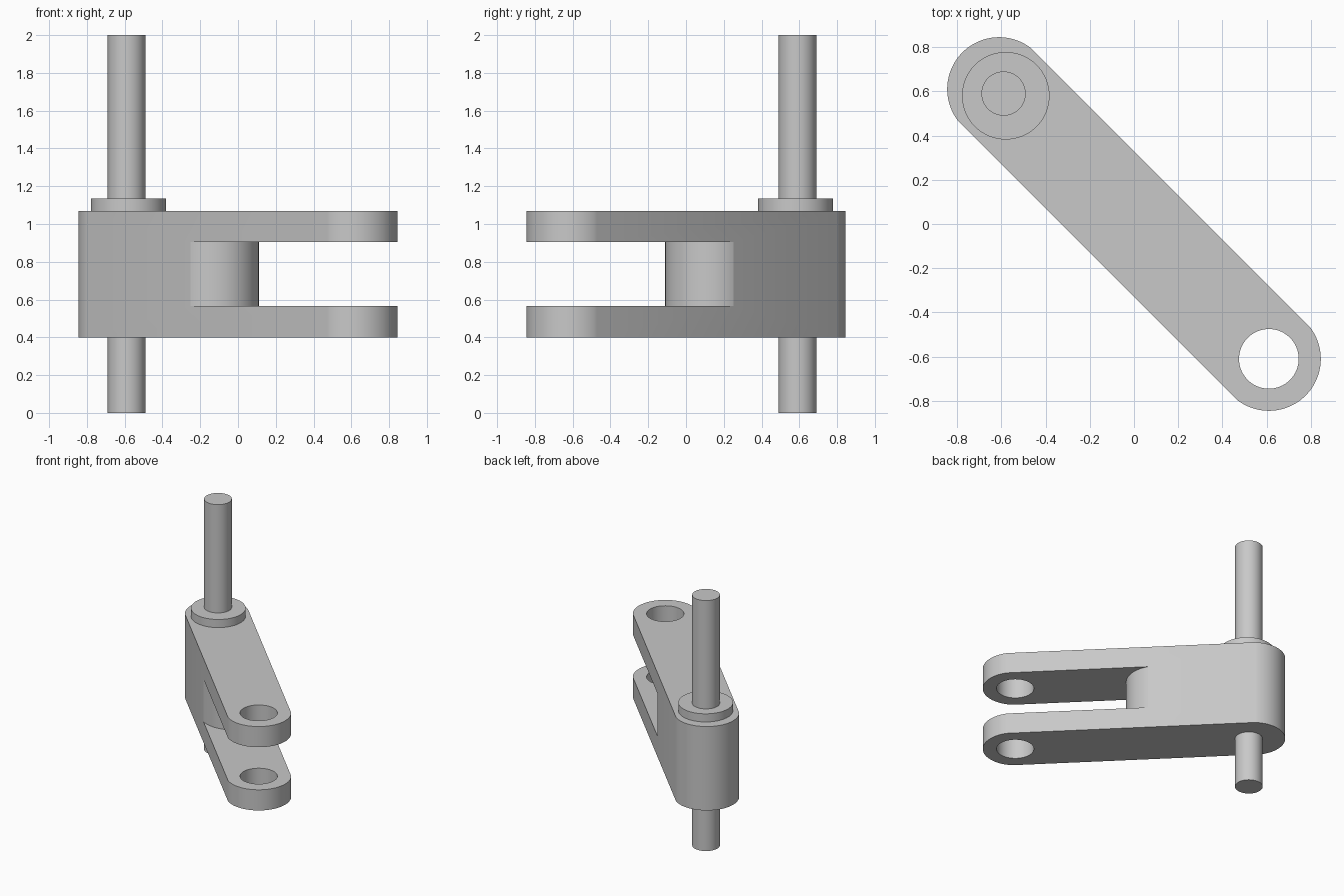
import bpy
import bmesh
from math import sin, cos, asin, pi, radians

if "Cube" in bpy.data.objects:
    bpy.data.objects.remove(bpy.data.objects["Cube"])

grey = bpy.data.materials.new("plain grey")
grey.diffuse_color = (0.58, 0.58, 0.58, 1)
grey.use_nodes = True
grey.node_tree.nodes["Principled BSDF"].inputs["Base Color"].default_value = grey.diffuse_color

AXIS = radians(-45)      # direction the link points in
HALF_WIDTH = 0.232
END_RADIUS = 0.235
END = 0.61 * 2 ** 0.5    # end centre, measured along the link


def arc(cx, r, a0, a1, n=40):
    return [(cx + r * cos(a0 + (a1 - a0) * i / n), r * sin(a0 + (a1 - a0) * i / n))
            for i in range(n + 1)]


def prism(name, outline, z0, z1, angle=0.0, loc=(0, 0)):
    """Upright solid with the given outline."""
    bm = bmesh.new()
    face = bm.faces.new([bm.verts.new((x, y, z0)) for x, y in outline])
    top = bmesh.ops.extrude_face_region(bm, geom=[face])["geom"]
    bmesh.ops.translate(bm, vec=(0, 0, z1 - z0),
                        verts=[v for v in top if isinstance(v, bmesh.types.BMVert)])
    bmesh.ops.recalc_face_normals(bm, faces=bm.faces)
    mesh = bpy.data.meshes.new(name)
    bm.to_mesh(mesh)
    bm.free()
    mesh.materials.append(grey)
    ob = bpy.data.objects.new(name, mesh)
    bpy.context.collection.objects.link(ob)
    ob.location = (loc[0], loc[1], 0)
    ob.rotation_euler.z = angle
    return ob


def smooth(ob):
    bpy.ops.object.select_all(action='DESELECT')
    ob.select_set(True)
    bpy.context.view_layer.objects.active = ob
    bpy.ops.object.shade_smooth_by_angle(angle=radians(12))


def cylinder(name, r, z0, z1, loc):
    return prism(name, arc(0, r, 0, 2 * pi, 64)[:-1], z0, z1, 0, loc)


# Link body: long bar with rounded ends
a = asin(HALF_WIDTH / END_RADIUS)
outline = arc(END, END_RADIUS, -a, a) + arc(-END, END_RADIUS, pi - a, pi + a)
body = prism("forked_link", outline, 0.40, 1.07, AXIS)

# Slot between the two arms, leaving a rounded web behind it
slot_outline = ([(1.4, -0.4), (1.4, 0.4), (-0.184, 0.4)]
                + arc(-0.184, 0.24, pi / 2, -pi / 2) + [(-0.184, -0.4)])
slot = prism("slot_cutter", slot_outline, 0.565, 0.905, AXIS)

# Pin hole through both arms
hole = cylinder("hole_cutter", 0.135, 0.2, 1.3, (0.61, -0.61))

for cutter in (slot, hole):
    mod = body.modifiers.new(cutter.name, 'BOOLEAN')
    mod.operation = 'DIFFERENCE'
    mod.solver = 'EXACT'
    mod.object = cutter
    cutter.hide_render = True
    cutter.hide_viewport = False

# Bake the cuts and drop the cutters
bpy.context.view_layer.update()
cut = bpy.data.meshes.new_from_object(body.evaluated_get(bpy.context.evaluated_depsgraph_get()))
body.modifiers.clear()
body.data = cut
for cutter in (slot, hole):
    bpy.data.objects.remove(cutter)
smooth(body)

# Shaft above and below the link, and the collar it sits in
smooth(cylinder("upper_shaft", 0.10, 1.135, 2.0, (-0.59, 0.59)))
smooth(cylinder("lower_shaft", 0.10, 0.0, 0.40, (-0.59, 0.59)))
smooth(cylinder("collar", 0.198, 1.07, 1.135, (-0.58, 0.58)))
